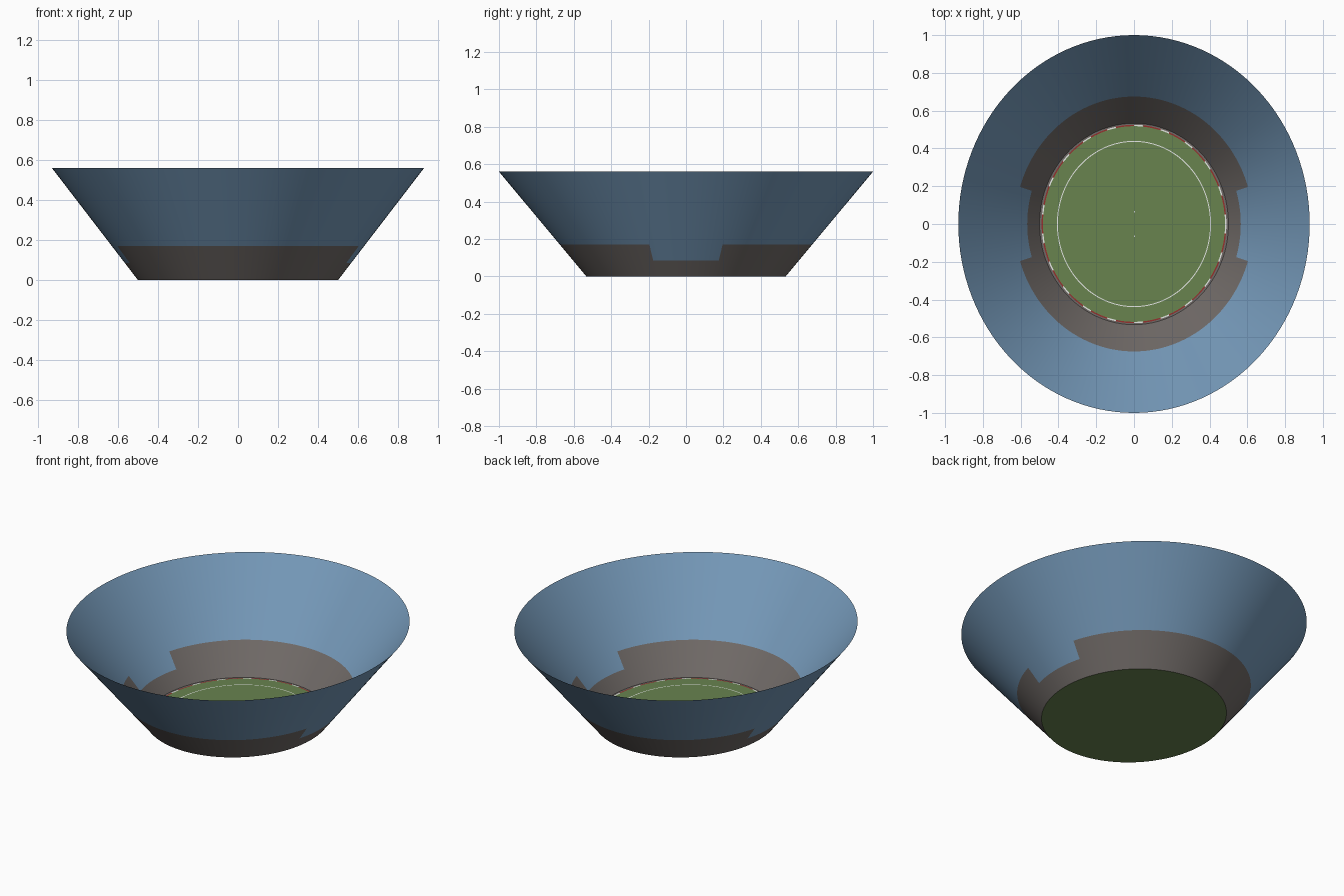
import bpy, bmesh, math

if "Cube" in bpy.data.objects:
    bpy.data.objects.remove(bpy.data.objects["Cube"])

SEG = 128
BASE = (0.50, 0.533)     # floor ellipse radii
RIM = (0.93, 1.0)        # top ellipse radii
HEIGHT = 0.56


def srgb(r, g, b):
    return tuple(((c / 255 + 0.055) / 1.055) ** 2.4 for c in (r, g, b)) + (1.0,)


def material(name, rgb):
    m = bpy.data.materials.new(name)
    m.diffuse_color = srgb(*rgb)
    m.use_nodes = True
    m.node_tree.nodes["Principled BSDF"].inputs["Base Color"].default_value = m.diffuse_color
    return m


blue = material("seat blue", (117, 153, 185))
brown = material("wall brown grey", (112, 106, 103))
green = material("grass green", (104, 131, 79))
white = material("line white", (230, 232, 228))
red = material("board red", (150, 48, 45))


def lofted(name, loops, mats, rule, cap=False):
    """Skin between ellipses given as (rx, ry, z); rule(band, segment) picks the material."""
    bm = bmesh.new()
    rings = []
    for rx, ry, z in loops:
        rings.append([bm.verts.new((rx * math.cos(2 * math.pi * i / SEG),
                                    ry * math.sin(2 * math.pi * i / SEG), z))
                      for i in range(SEG)])
    if cap:
        bm.faces.new(rings[0])
    for b in range(len(rings) - 1):
        lo, hi = rings[b], rings[b + 1]
        for i in range(SEG):
            j = (i + 1) % SEG
            f = bm.faces.new((lo[i], lo[j], hi[j], hi[i]))
            f.material_index = rule(b, i)
            f.smooth = True
    me = bpy.data.meshes.new(name)
    bm.to_mesh(me)
    bm.free()
    for m in mats:
        me.materials.append(m)
    ob = bpy.data.objects.new(name, me)
    bpy.context.collection.objects.link(ob)
    return ob


def wall_loop(z):
    t = z / HEIGHT
    return (BASE[0] + (RIM[0] - BASE[0]) * t, BASE[1] + (RIM[1] - BASE[1]) * t, z)


# Sloping bowl: dark lower wall, blue stands dipping lower at both x ends
def stand_colour(band, i):
    half = SEG // 2
    a = (i + 0.5) % half
    end_bay = min(a, half - a) < 6
    return 1 if band == 0 or (band == 1 and not end_bay) else 0


lofted("stands", [wall_loop(z) for z in (0, 0.085, 0.17, 0.365, HEIGHT)],
       [blue, brown], stand_colour)

# Flat grass floor
lofted("field", [(BASE[0], BASE[1], 0.0)], [green], None, cap=True)

# Painted boundary line
lofted("boundary_line", [(0.408, 0.440, 0.003), (0.403, 0.435, 0.003)],
       [white], lambda b, i: 0)

# Advertising boards: red and white dashes around the field, brown kerb outside
lofted("boards", [(BASE[0], BASE[1], 0.003), (0.489, 0.525, 0.003), (0.482, 0.518, 0.003)],
       [brown, red, white], lambda b, i: 0 if b == 0 else (2 if i % 6 in (0, 1) else 1))

# Two small marks in the middle of the field
for n, s in (("front_mark", -1), ("back_mark", 1)):
    bpy.ops.mesh.primitive_plane_add(size=0.007, location=(0.003, 0.065 * s, 0.003))
    ob = bpy.context.object
    ob.name = n
    ob.data.materials.append(white)
